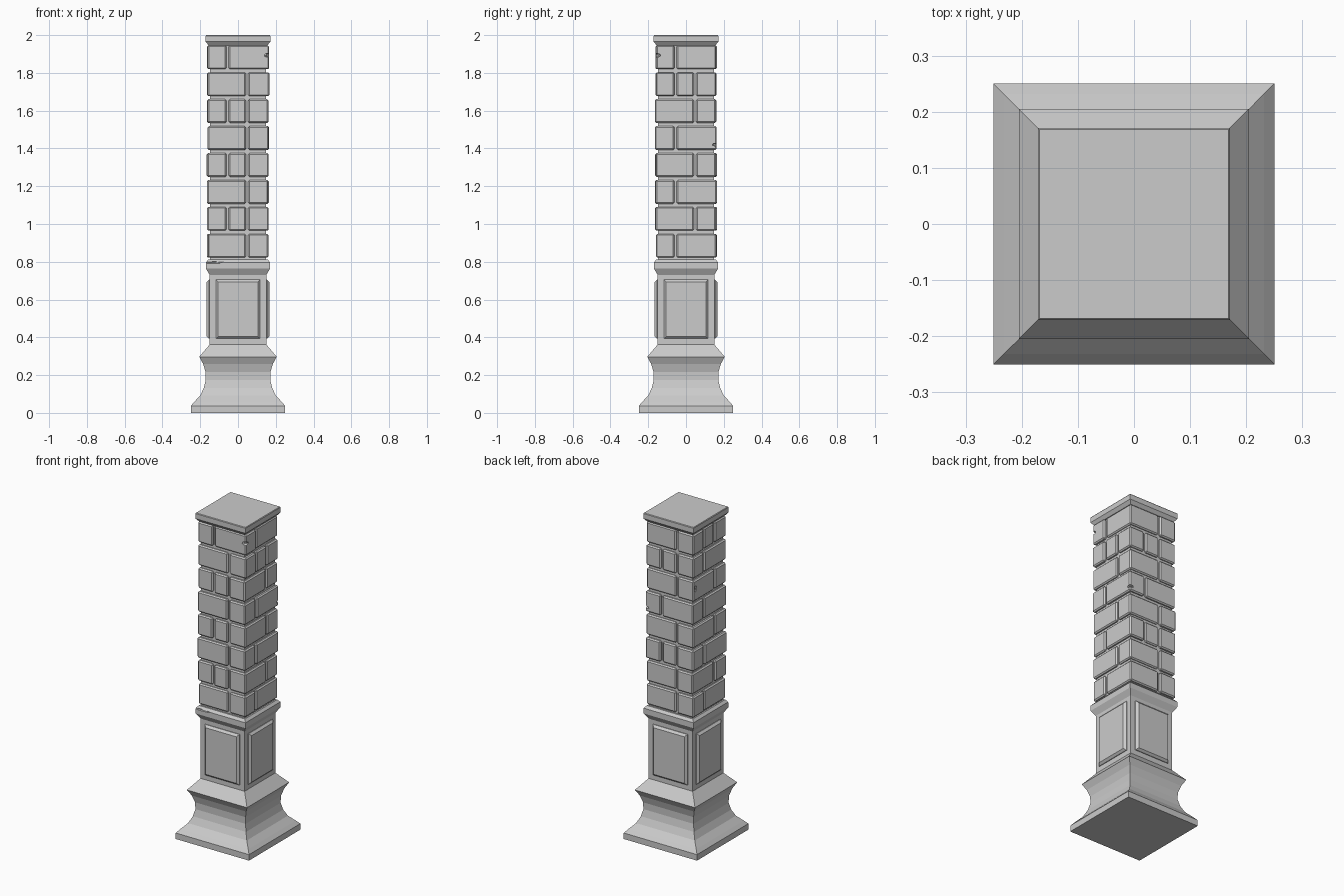
import bpy, bmesh, random
from mathutils import Matrix, Vector

if "Cube" in bpy.data.objects:
    bpy.data.objects.remove(bpy.data.objects["Cube"])

random.seed(4)
stone = bpy.data.materials.new("grey stone")
stone.diffuse_color = (0.6, 0.6, 0.6, 1)
stone.use_nodes = True
stone.node_tree.nodes["Principled BSDF"].inputs["Base Color"].default_value = stone.diffuse_color


def finish(name, bm):
    bmesh.ops.recalc_face_normals(bm, faces=bm.faces)
    me = bpy.data.meshes.new(name)
    bm.to_mesh(me)
    bm.free()
    me.materials.append(stone)
    ob = bpy.data.objects.new(name, me)
    bpy.context.collection.objects.link(ob)
    return ob


def square_profile(name, profile):
    """Sweep (half width, height) points around a square."""
    bm = bmesh.new()
    rings = [[bm.verts.new((sx * h, sy * h, z))
              for sx, sy in ((-1, -1), (1, -1), (1, 1), (-1, 1))] for h, z in profile]
    for a, b in zip(rings, rings[1:]):
        for i in range(4):
            j = (i + 1) % 4
            bm.faces.new((a[i], a[j], b[j], b[i]))
    bm.faces.new(rings[0][::-1])
    bm.faces.new(rings[-1])
    return finish(name, bm)


def block(name, x0, x1, y0, y1, z0, z1, bevel):
    bm = bmesh.new()
    size = Matrix.Diagonal((x1 - x0, y1 - y0, z1 - z0, 1))
    mid = Matrix.Translation(((x0 + x1) / 2, (y0 + y1) / 2, (z0 + z1) / 2))
    bmesh.ops.create_cube(bm, size=1, matrix=mid @ size)
    bmesh.ops.bevel(bm, geom=bm.edges[:], offset=bevel, segments=1, affect='EDGES')
    return finish(name, bm)


def chip(ob, centre, size):
    """Cut a small pointed chip out of a part."""
    bm = bmesh.new()
    bmesh.ops.create_icosphere(bm, subdivisions=1, radius=1,
                               matrix=Matrix.Translation(centre) @ Matrix.Diagonal((*size, 1)))
    cutter = finish("chip_cutter", bm)
    cutter.hide_render = True
    mod = ob.modifiers.new("chip", 'BOOLEAN')
    mod.operation, mod.solver, mod.object = 'DIFFERENCE', 'EXACT', cutter
    dg = bpy.context.evaluated_depsgraph_get()
    me = bpy.data.meshes.new_from_object(ob.evaluated_get(dg))
    ob.modifiers.clear()
    ob.data = me
    bpy.data.objects.remove(cutter)


# flared foot, pedestal, moulding, mortar core and cap
square_profile("base", [(.25, 0), (.25, .037), (.232, .058), (.2, .092), (.181, .132),
                        (.171, .175), (.172, .217), (.185, .26), (.205, .297), (.15, .362)])
square_profile("pedestal", [(.15, .35), (.15, .74)])
moulding = square_profile("moulding", [(.148, .727), (.17, .764), (.17, .797), (.157, .812)])
square_profile("mortar_core", [(.148, .80), (.148, 1.96)])
square_profile("cap", [(.155, 1.945), (.171, 1.965), (.171, 1.996), (.168, 2.0)])

# raised panel on each pedestal side
for k, side in enumerate(("front", "right", "back", "left")):
    bm = bmesh.new()
    rings = []
    for hw, z0, z1, d in ((.117, .393, .705, .145), (.117, .393, .705, .154), (.105, .405, .692, .166)):
        rings.append([bm.verts.new(p) for p in
                      ((-hw, -d, z0), (hw, -d, z0), (hw, -d, z1), (-hw, -d, z1))])
    for a, b in zip(rings, rings[1:]):
        for i in range(4):
            bm.faces.new((a[i], a[(i + 1) % 4], b[(i + 1) % 4], b[i]))
    bm.faces.new(rings[-1])
    bm.faces.new(rings[0][::-1])
    bm.transform(Matrix.Rotation(k * 1.5707963, 4, 'Z'))
    finish(side + "_panel", bm)

# joint positions per course, bottom to top: front x, right y, back x, left y
L, R = -.055, .048
front = [[R], [L, R], [R], [L, R], [R], [L, R], [R], [L]]
right = [[L], [R], [L], [R], [L], [R], [L, R], [L]]
back = [[-R], [-R], [-R, -L], [-R], [-L], [-R], [-R, -L], [-R]]
left = [[-L], [-R], [-L], [-R], [-L], [-R], [-L], [-R, -L]]
g = .006
bricks = {}
for c in range(8):
    z0 = .822 + c * .1425
    z1 = z0 + .126
    f, r, b, l = front[c], right[c], back[c], left[c]

    def o():
        return .161 + random.uniform(-.003, .005)

    def brick(tag, *box):
        bricks[c, tag] = block(f"brick_{c + 1}_{tag}", *box, z0, z1, .007)

    # four corner bricks reaching to the nearest joints
    brick("front_left", -o(), min(f) - g, -o(), min(l) - g)
    brick("front_right", max(f) + g, o(), -o(), min(r) - g)
    brick("back_right", max(b) + g, o(), max(r) + g, o())
    brick("back_left", -o(), min(b) - g, max(l) + g, o())
    # short middle bricks where a side has two joints
    if len(f) > 1:
        brick("front_middle", min(f) + g, max(f) - g, -o(), -.1)
    if len(b) > 1:
        brick("back_middle", min(b) + g, max(b) - g, .1, o())
    if len(r) > 1:
        brick("right_middle", .1, o(), min(r) + g, max(r) - g)
    if len(l) > 1:
        brick("left_middle", -o(), -.1, min(l) + g, max(l) - g)

# weathering chips
chip(bricks[7, "front_right"], Vector((.165, -.165, 1.893)), (.03, .036, .014))
chip(bricks[4, "back_right"], Vector((.165, .165, 1.42)), (.03, .03, .01))
chip(bricks[5, "back_left"], Vector((-.168, .14, 1.61)), (.014, .012, .025))
chip(moulding, Vector((-.13, -.172, .796)), (.07, .012, .006))
